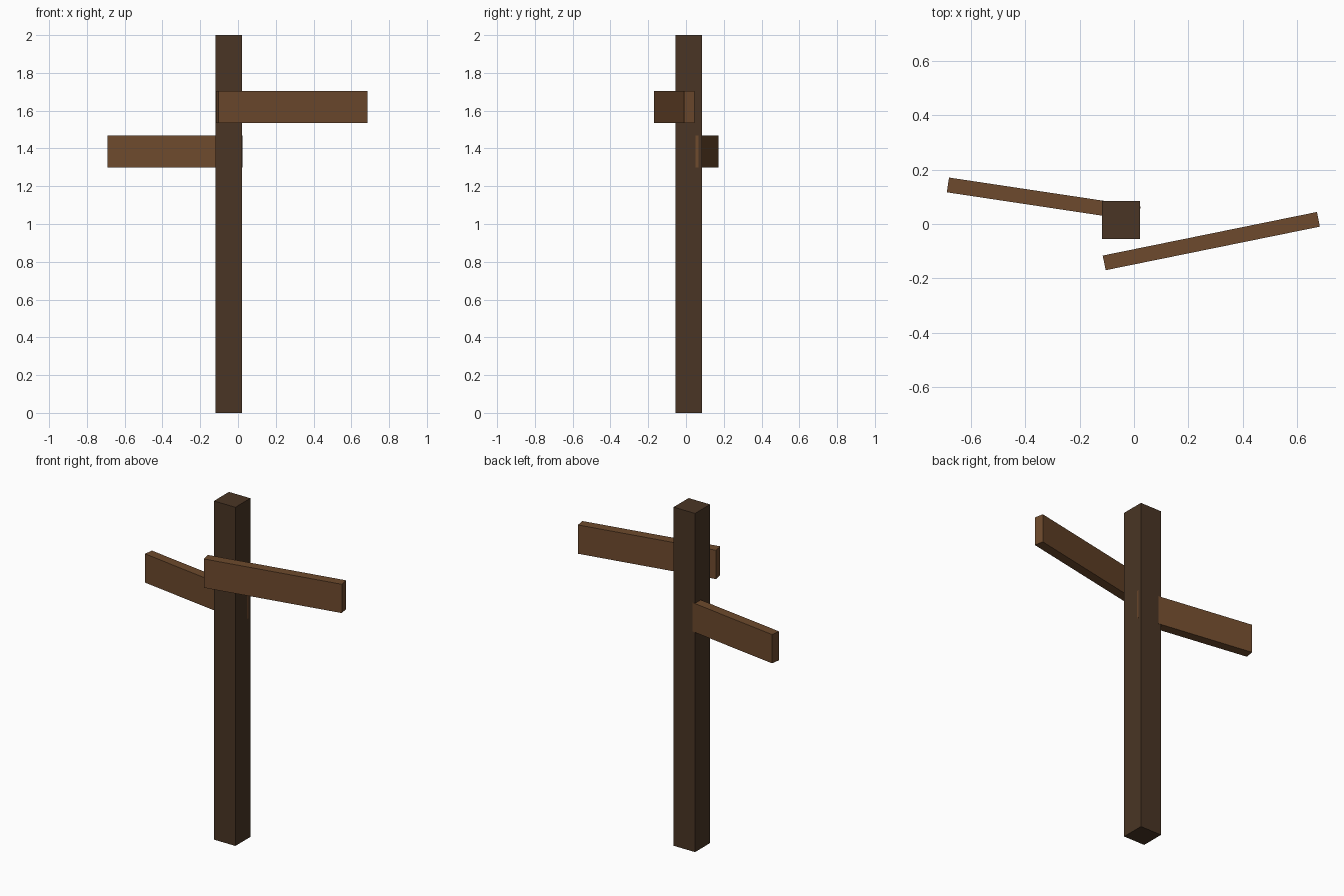
import bpy
import math

if "Cube" in bpy.data.objects:
    bpy.data.objects.remove(bpy.data.objects["Cube"])


def material(name, rgb):
    mat = bpy.data.materials.new(name)
    mat.diffuse_color = (*rgb, 1.0)
    mat.use_nodes = True
    mat.node_tree.nodes["Principled BSDF"].inputs["Base Color"].default_value = mat.diffuse_color
    return mat


def box(name, size, centre, mat, turn=0.0):
    """Box of a given size, turned about z by an angle in degrees."""
    bpy.ops.mesh.primitive_cube_add(size=1, location=centre,
                                    rotation=(0, 0, math.radians(turn)))
    obj = bpy.context.object
    obj.name = name
    obj.scale = size
    bpy.ops.object.transform_apply(location=False, rotation=False, scale=True)
    obj.data.materials.append(mat)
    return obj


dark_wood = material("dark wood", (0.068, 0.036, 0.018))
brown_wood = material("brown wood", (0.155, 0.068, 0.026))

# Square upright post
box("post", (0.14, 0.14, 2.0), (-0.048, 0.014, 1.0), dark_wood)

# Upper board fixed across the front, pointing right
box("upper_board", (0.806, 0.055, 0.17), (0.285, -0.063, 1.62), brown_wood, 11.5)

# Lower board set into the back of the post, pointing left
box("lower_board", (0.714, 0.055, 0.17), (-0.333, 0.091, 1.384), brown_wood, -8.55)
